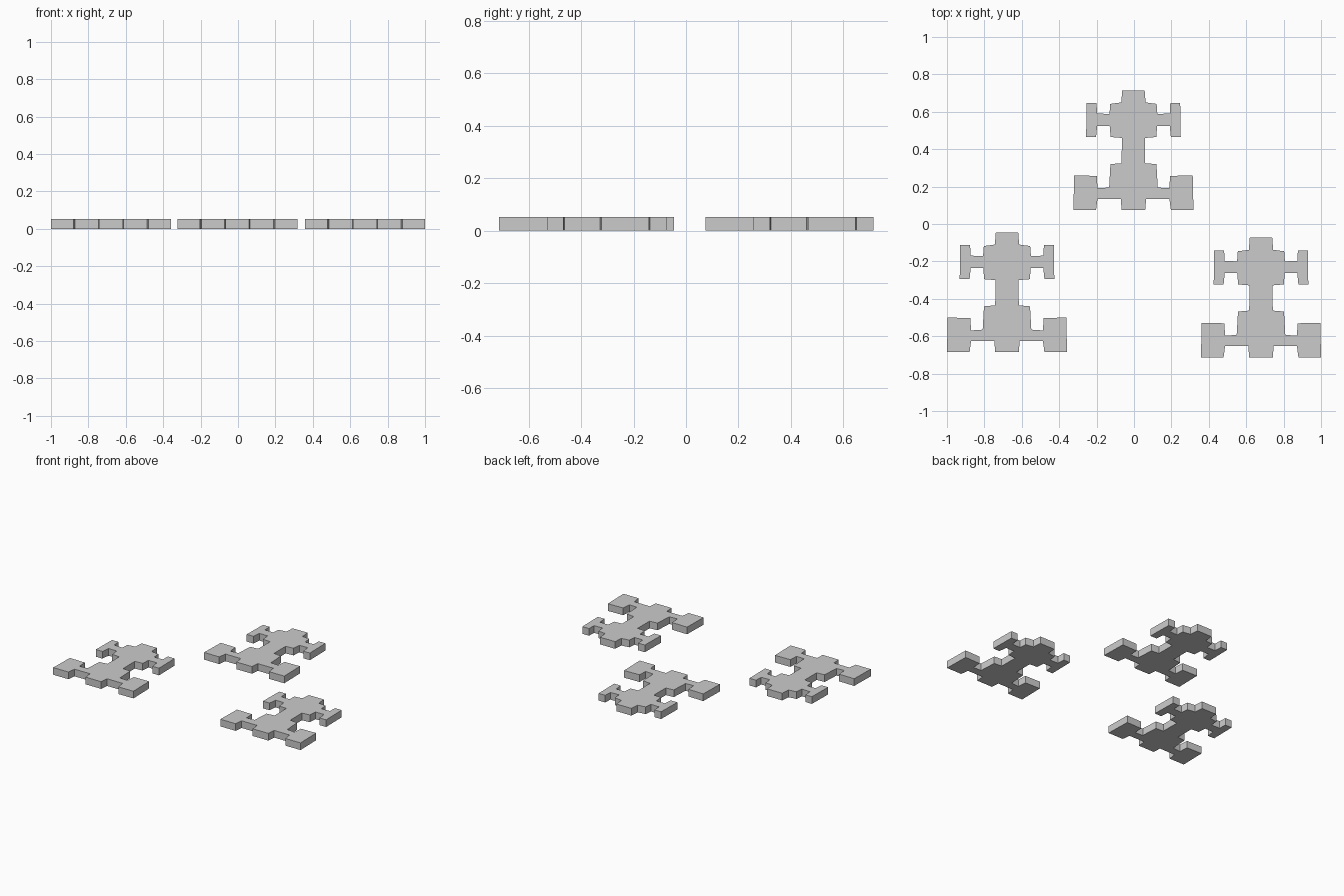
import bpy, bmesh

if "Cube" in bpy.data.objects:
    bpy.data.objects.remove(bpy.data.objects["Cube"])

THICK = 0.052

# right half of the stepped outline, top to bottom, measured from bottom centre
HALF = [(0.06, 0.64), (0.065, 0.575), (0.124, 0.567), (0.128, 0.513),
        (0.195, 0.516), (0.197, 0.572), (0.25, 0.572), (0.253, 0.39),
        (0.2, 0.39), (0.194, 0.45), (0.127, 0.45), (0.122, 0.39),
        (0.062, 0.385), (0.063, 0.25), (0.123, 0.245), (0.13, 0.12),
        (0.192, 0.116), (0.196, 0.182), (0.317, 0.185), (0.321, 0.0),
        (0.2, 0.0), (0.192, 0.06), (0.068, 0.06), (0.063, 0.0)]


def flat_piece(name, x, y):
    """Mirror the half outline and extrude it into a flat plate."""
    outline = HALF + [(-px, py) for px, py in reversed(HALF)]
    bm = bmesh.new()
    face = bm.faces.new([bm.verts.new((px, py, 0)) for px, py in outline])
    res = bmesh.ops.extrude_face_region(bm, geom=[face])
    top = [v for v in res["geom"] if isinstance(v, bmesh.types.BMVert)]
    bmesh.ops.translate(bm, verts=top, vec=(0, 0, THICK))
    if not any(f.normal.z < -0.5 and f.calc_center_median().z < 0.01 for f in bm.faces):
        # close the underside if the extrusion removed it
        low = [e for e in bm.edges if e.is_boundary]
        if low:
            bmesh.ops.contextual_create(bm, geom=low)
    bmesh.ops.recalc_face_normals(bm, faces=bm.faces)
    mesh = bpy.data.meshes.new(name)
    bm.to_mesh(mesh)
    bm.free()
    obj = bpy.data.objects.new(name, mesh)
    obj.location = (x, y, 0)
    bpy.context.collection.objects.link(obj)


# three loose plates
flat_piece("back_plate", -0.003, 0.075)
flat_piece("left_plate", -0.679, -0.685)
flat_piece("right_plate", 0.679, -0.713)
